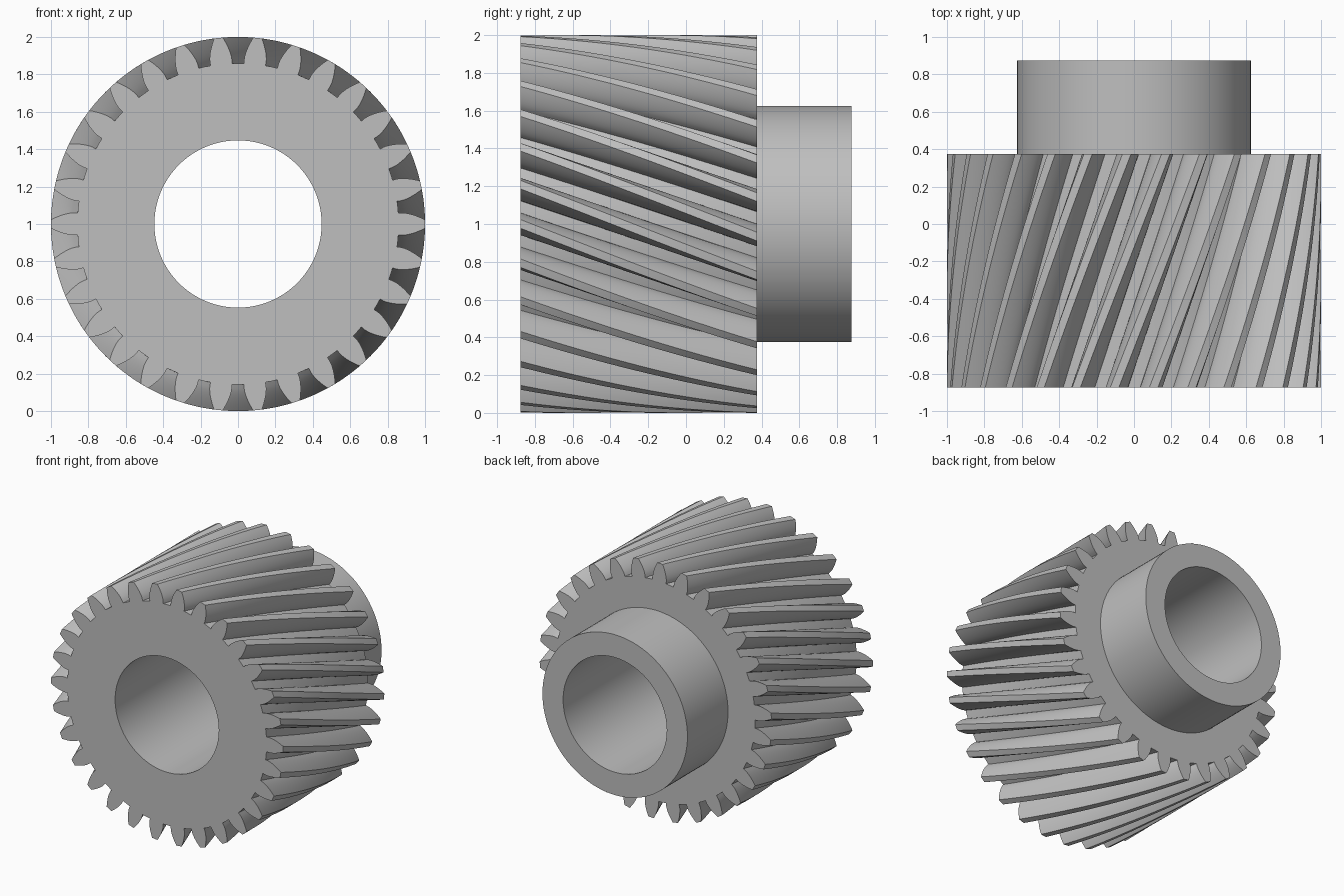
import bpy, bmesh, math

cube = bpy.data.objects.get("Cube")
if cube:
    bpy.data.objects.remove(cube, do_unlink=True)

# Gear proportions
TEETH, MODULE = 30, 1 / 16
PITCH_R = TEETH * MODULE / 2
TIP_R, ROOT_R = PITCH_R + MODULE, PITCH_R - 1.25 * MODULE
BASE_R = PITCH_R * math.cos(math.radians(20))
BORE_R, HUB_R = 0.447, 0.625
FRONT, FACE_BACK, HUB_BACK = -0.875, 0.375, 0.875
TWIST = (FACE_BACK - FRONT) * math.tan(math.radians(20)) / PITCH_R
SLICES, ROUND = 20, 96

grey = bpy.data.materials.new("plain grey")
grey.use_nodes = True
grey.diffuse_color = (0.52, 0.52, 0.52, 1)
grey.node_tree.nodes["Principled BSDF"].inputs["Base Color"].default_value = (0.52, 0.52, 0.52, 1)


def involute(a):
    return math.tan(a) - a


def half_angle(r):
    """Half the angular tooth thickness at radius r."""
    a = math.acos(min(1, BASE_R / r))
    return math.pi / (2 * TEETH) + involute(math.radians(20)) - involute(a)


def gear_profile():
    """(angle, radius) points once round the toothed outline."""
    radii = [ROOT_R] + [BASE_R + (TIP_R - BASE_R) * i / 7 for i in range(8)]
    flank = [(half_angle(r), r) for r in radii]
    tooth = [(-a, r) for a, r in flank] + [(0, TIP_R)] + [(a, r) for a, r in reversed(flank)]
    step = math.tau / TEETH
    tooth.append((step / 2, ROOT_R))
    return [(a + (k + 0.5) * step, r) for k in range(TEETH) for a, r in tooth]


def circle(r):
    return [(math.tau * i / ROUND, r) for i in range(ROUND)]


def ring(bm, profile, y, turn=0.0):
    """Closed loop of vertices around the y axis."""
    return [bm.verts.new((r * math.sin(a + turn), y, 1 + r * math.cos(a + turn))) for a, r in profile]


def bridge(bm, a, b):
    n = len(a)
    for i in range(n):
        j = (i + 1) % n
        bm.faces.new((a[i], a[j], b[j], b[i]))


def cap(bm, outer, inner):
    """Fill the flat area between two loops."""
    edges = []
    for loop in (outer, inner):
        for i, v in enumerate(loop):
            w = loop[(i + 1) % len(loop)]
            edges.append(bm.edges.get((v, w)) or bm.edges.new((v, w)))
    bmesh.ops.triangle_fill(bm, use_beauty=True, use_dissolve=False, edges=edges)


def finish(bm, name):
    bmesh.ops.recalc_face_normals(bm, faces=bm.faces[:])
    mesh = bpy.data.meshes.new(name)
    bm.to_mesh(mesh)
    bm.free()
    mesh.materials.append(grey)
    obj = bpy.data.objects.new(name, mesh)
    bpy.context.collection.objects.link(obj)
    bpy.ops.object.select_all(action='DESELECT')
    obj.select_set(True)
    bpy.context.view_layer.objects.active = obj
    bpy.ops.object.shade_smooth_by_angle(angle=math.radians(30))


# Toothed body: twisted outline, flat ends and bore wall
bm = bmesh.new()
profile = gear_profile()
rings = [ring(bm, profile, FRONT + (FACE_BACK - FRONT) * i / SLICES, TWIST * i / SLICES)
         for i in range(SLICES + 1)]
for lower, upper in zip(rings, rings[1:]):
    bridge(bm, lower, upper)
bore_front = ring(bm, circle(BORE_R), FRONT)
bore_back = ring(bm, circle(BORE_R), FACE_BACK)
bridge(bm, bore_back, bore_front)
cap(bm, rings[0], bore_front)
cap(bm, rings[-1], bore_back)
finish(bm, "gear_body")

# Plain hub collar on the back
bm = bmesh.new()
loops = [ring(bm, circle(r), y) for r, y in ((HUB_R, FACE_BACK), (HUB_R, HUB_BACK),
                                             (BORE_R, HUB_BACK), (BORE_R, FACE_BACK))]
for i in range(4):
    bridge(bm, loops[i], loops[(i + 1) % 4])
finish(bm, "hub_collar")
